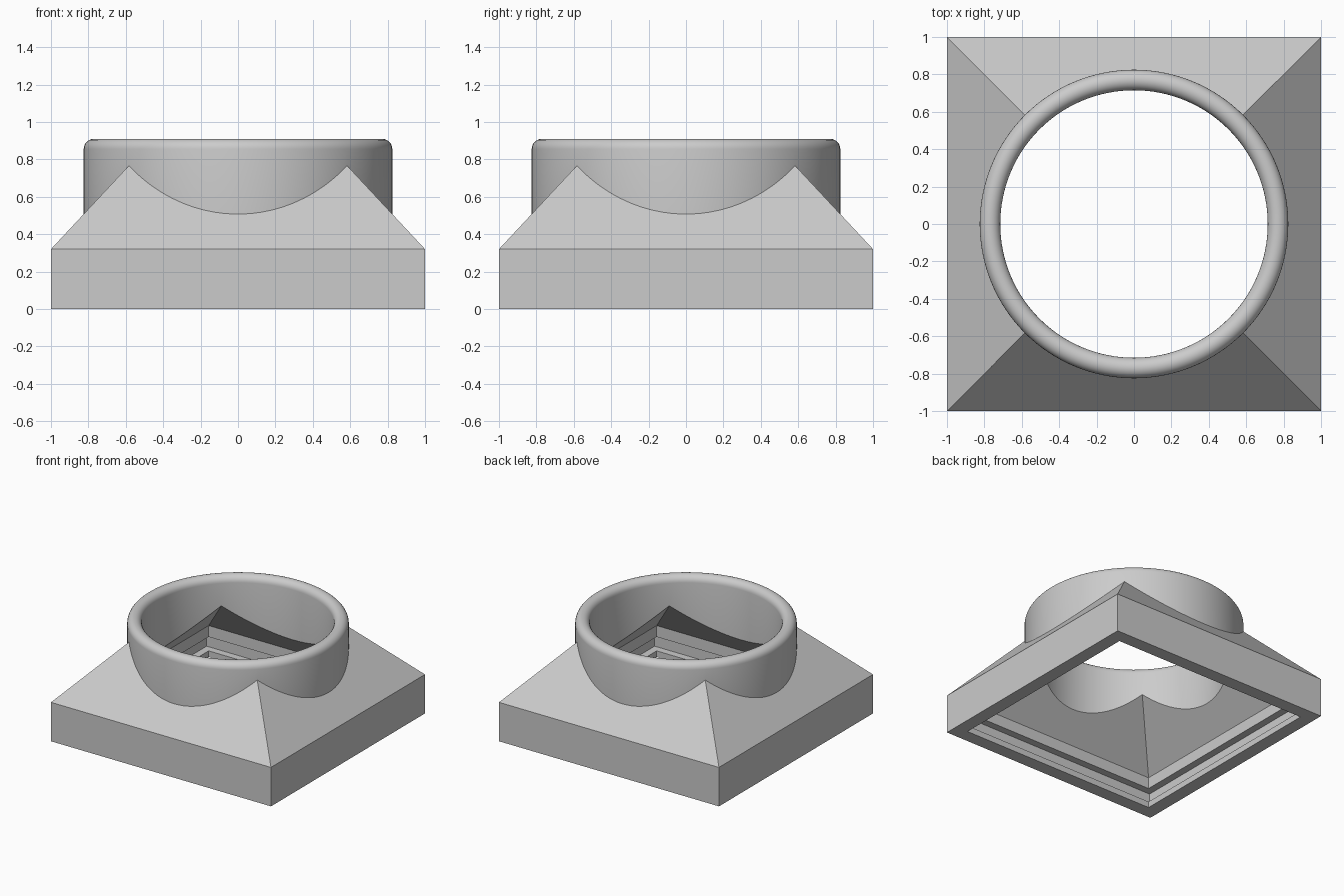
import bpy, bmesh
from math import sin, cos, pi, radians

cube = bpy.data.objects.get("Cube")
if cube:
    bpy.data.objects.remove(cube, do_unlink=True)

SEGMENTS = 128          # multiple of 8, so the square corners are exact
BASE_HEIGHT = 0.32
SLOPE = 1.072           # rise of the hipped roof per unit inward
ROOF_DROP = 0.18        # vertical thickness of the roof
INNER = 0.89            # half width of the opening
GROOVE = 0.95           # half width inside the groove
OUTER_R, INNER_R, TOP = 0.825, 0.715, 0.91


def roof(h):
    return BASE_HEIGHT + (1 - h) * SLOPE


def square(h, z):
    """Point on a square ring of half width h."""
    def point(a):
        r = h / max(abs(cos(a)), abs(sin(a)))
        return (r * cos(a), r * sin(a), z)
    return point


def circle(r, z):
    """Point on a round ring of radius r."""
    return lambda a: (r * cos(a), r * sin(a), z)


def circle_on_roof(r, drop):
    """Point where a tube of radius r meets the roof."""
    def point(a):
        h = r * max(abs(cos(a)), abs(sin(a)))
        return (r * cos(a), r * sin(a), roof(h) - drop)
    return point


# Closed section: outer skirt and roof, rounded collar, then the inside
lip = (OUTER_R - INNER_R) / 2
section = [square(1, 0), square(1, BASE_HEIGHT), circle_on_roof(OUTER_R, 0)]
for i in range(13):
    t = pi * i / 12
    section.append(circle((OUTER_R + INNER_R) / 2 + lip * cos(t), TOP - lip + lip * sin(t)))
section += [
    circle_on_roof(INNER_R, ROOF_DROP),
    square(INNER, roof(INNER) - ROOF_DROP),
    square(INNER, 0.165), square(GROOVE, 0.165),
    square(GROOVE, 0.05), square(INNER, 0.05),
    square(INNER, 0),
]

# Loft the section around the axis
bm = bmesh.new()
rings = [[bm.verts.new(p(2 * pi * k / SEGMENTS)) for k in range(SEGMENTS)] for p in section]
for i, low in enumerate(rings):
    high = rings[(i + 1) % len(rings)]
    for k in range(SEGMENTS):
        n = (k + 1) % SEGMENTS
        bm.faces.new((low[k], low[n], high[n], high[k]))
bmesh.ops.recalc_face_normals(bm, faces=bm.faces)
mesh = bpy.data.meshes.new("square_to_round_adapter")
bm.to_mesh(mesh)
bm.free()

adapter = bpy.data.objects.new("square_to_round_adapter", mesh)
bpy.context.collection.objects.link(adapter)

# Plain grey
grey = bpy.data.materials.new("light_grey")
grey.use_nodes = True
grey.diffuse_color = (0.6, 0.6, 0.6, 1)
grey.node_tree.nodes["Principled BSDF"].inputs["Base Color"].default_value = (0.6, 0.6, 0.6, 1)
mesh.materials.append(grey)

bpy.ops.object.select_all(action="DESELECT")
adapter.select_set(True)
bpy.context.view_layer.objects.active = adapter
bpy.ops.object.shade_smooth_by_angle(angle=radians(30))
